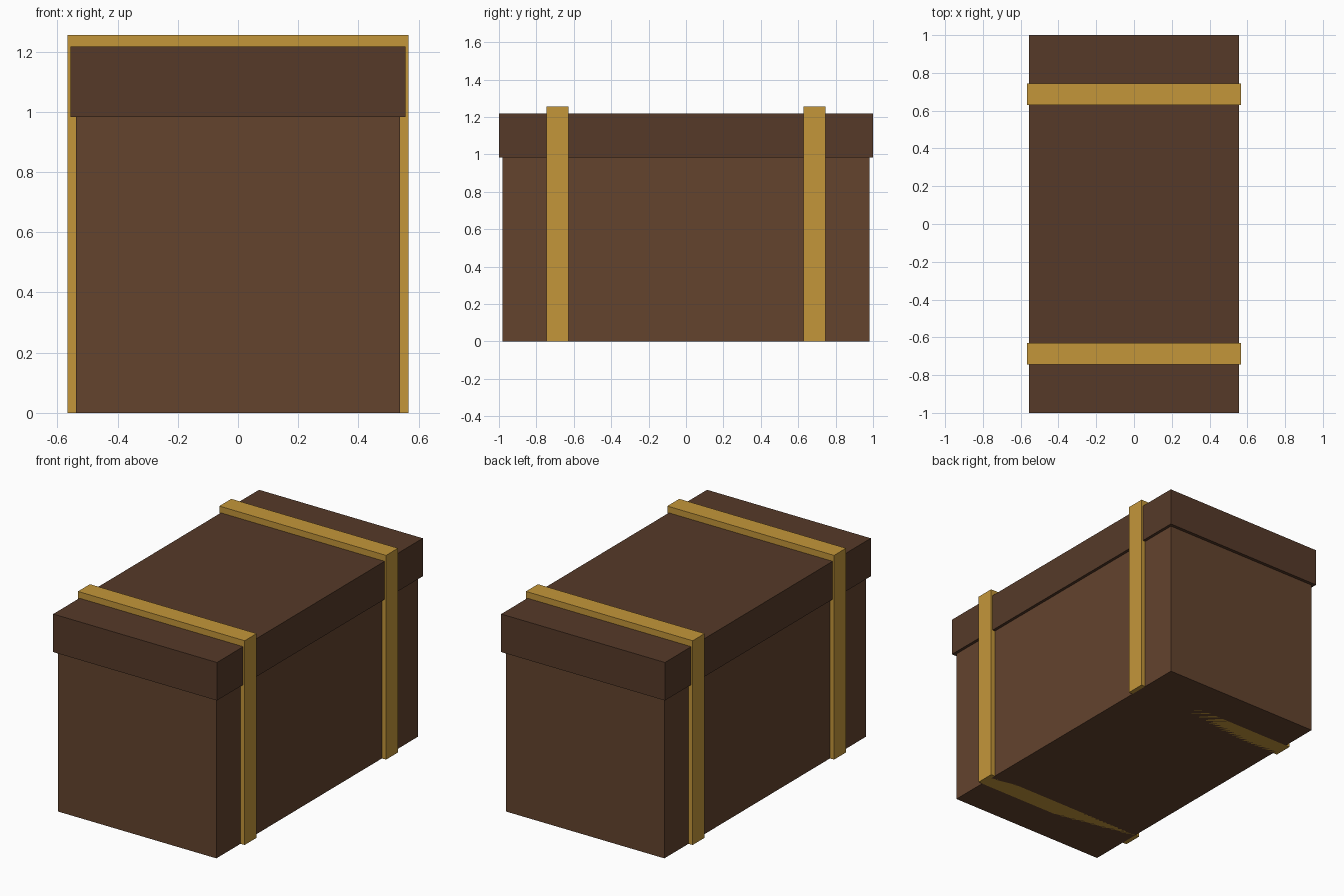
import bpy

if "Cube" in bpy.data.objects:
    bpy.data.objects.remove(bpy.data.objects["Cube"])


def material(name, rgb):
    mat = bpy.data.materials.new(name)
    mat.diffuse_color = (*rgb, 1)
    mat.use_nodes = True
    mat.node_tree.nodes["Principled BSDF"].inputs["Base Color"].default_value = mat.diffuse_color
    return mat


def box(name, half_x, y0, y1, z0, z1, mat):
    bpy.ops.mesh.primitive_cube_add(size=1, location=(0, (y0 + y1) / 2, (z0 + z1) / 2))
    obj = bpy.context.object
    obj.name = name
    obj.scale = (2 * half_x, y1 - y0, z1 - z0)
    bpy.ops.object.transform_apply(location=False, rotation=False, scale=True)
    obj.data.materials.append(mat)
    return obj


wood = material("brown_wood", (0.125, 0.056, 0.027))
dark_wood = material("dark_wood", (0.093, 0.042, 0.022))
brass = material("brass", (0.55, 0.305, 0.042))

# Chest body and overhanging lid
box("chest_body", 0.539, -0.98, 0.98, 0, 0.983, wood)
box("chest_lid", 0.557, -1.0, 1.0, 0.983, 1.217, dark_wood)

# Two straps running through the full height of the chest
for name, y in (("front_strap", -0.687), ("back_strap", 0.687)):
    box(name, 0.567, y - 0.058, y + 0.058, 0, 1.256, brass)
